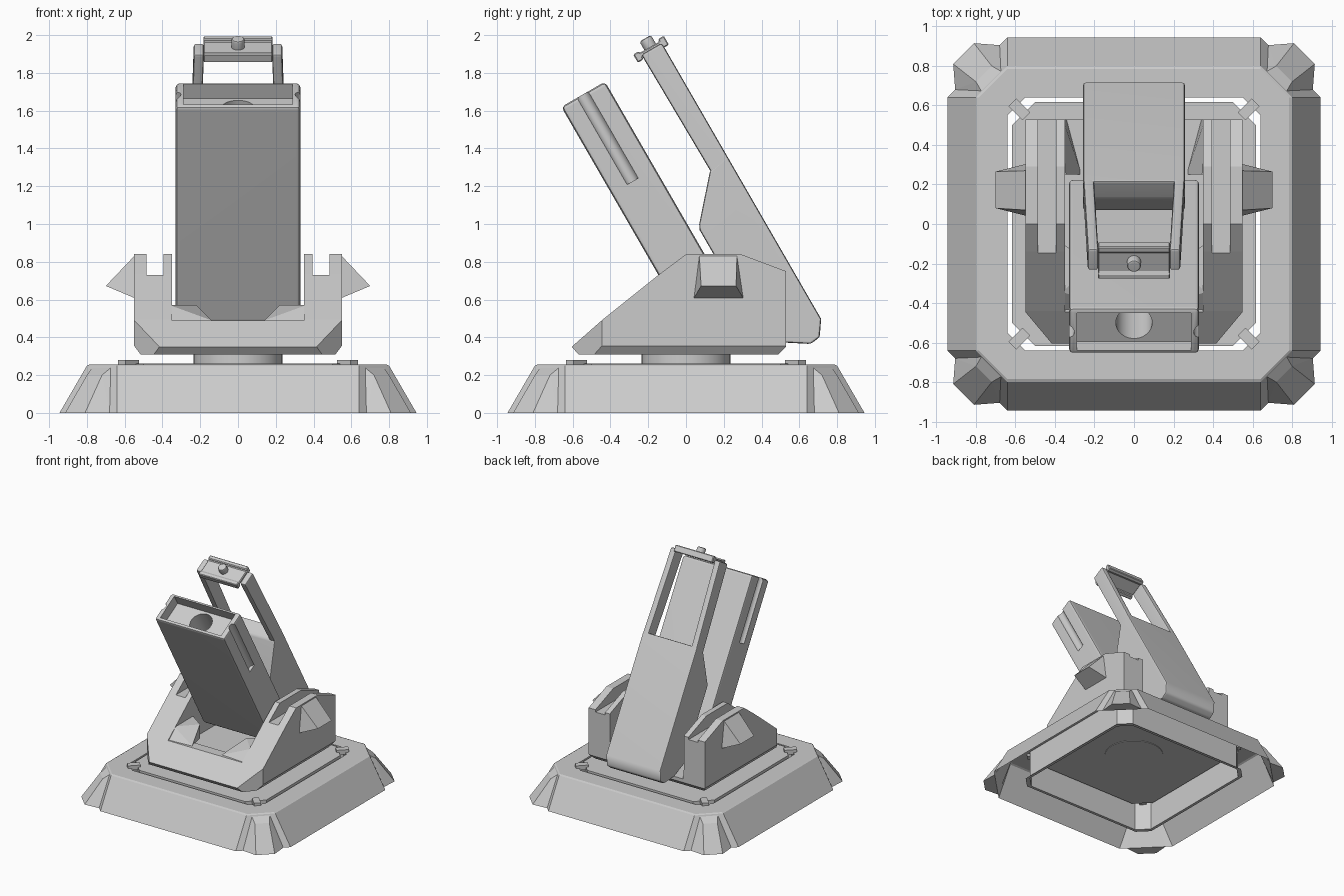
import bpy, bmesh
from math import radians, sin, cos
from mathutils import Matrix

if "Cube" in bpy.data.objects:
    bpy.data.objects.remove(bpy.data.objects["Cube"])

TILT = radians(30)


def tilt(u, v):
    """Launcher axes: u = across thickness, v = down the length -> (y, z)."""
    return (-0.66 + u * cos(TILT) + v * sin(TILT), 1.62 + u * sin(TILT) - v * cos(TILT))


def finish(name, bm):
    bmesh.ops.recalc_face_normals(bm, faces=bm.faces)
    me = bpy.data.meshes.new(name)
    bm.to_mesh(me)
    bm.free()
    ob = bpy.data.objects.new(name, me)
    bpy.context.collection.objects.link(ob)
    return ob


def prism(name, pts, x0, x1):
    """Extrude a (y, z) profile from x0 to x1."""
    bm = bmesh.new()
    a = [bm.verts.new((x0, y, z)) for y, z in pts]
    b = [bm.verts.new((x1, y, z)) for y, z in pts]
    n = len(pts)
    bm.faces.new(a)
    bm.faces.new(b[::-1])
    for i in range(n):
        bm.faces.new((a[i], b[i], b[(i + 1) % n], a[(i + 1) % n]))
    return finish(name, bm)


def hull(name, pts):
    bm = bmesh.new()
    for p in pts:
        bm.verts.new(p)
    res = bmesh.ops.convex_hull(bm, input=bm.verts)
    junk = [g for g in res["geom_interior"] if isinstance(g, bmesh.types.BMVert)]
    bmesh.ops.delete(bm, geom=junk, context='VERTS')
    bmesh.ops.dissolve_limit(bm, angle_limit=0.02, verts=bm.verts, edges=bm.edges)
    return finish(name, bm)


def cylinder(name, loc, r, depth, rx=0.0, sides=40):
    bm = bmesh.new()
    bmesh.ops.create_cone(bm, cap_ends=True, segments=sides, radius1=r, radius2=r, depth=depth,
                          matrix=Matrix.Translation(loc) @ Matrix.Rotation(rx, 4, 'X'))
    return finish(name, bm)


def apply(ob, kind, **kw):
    m = ob.modifiers.new(kind, kind)
    for k, val in kw.items():
        setattr(m, k, val)
    bpy.context.view_layer.objects.active = ob
    bpy.ops.object.modifier_apply(modifier=m.name)


def bevel(ob, width, seg=2):
    apply(ob, 'BEVEL', width=width, segments=seg, limit_method='ANGLE', angle_limit=radians(35))


def cut(ob, cutter):
    cutter.hide_render = True
    apply(ob, 'BOOLEAN', operation='DIFFERENCE', solver='EXACT', object=cutter)
    bpy.data.objects.remove(cutter)


def clip(ob, co, no):
    """Slice off everything beyond a plane and cap it."""
    bm = bmesh.new()
    bm.from_mesh(ob.data)
    bmesh.ops.bisect_plane(bm, geom=bm.verts[:] + bm.edges[:] + bm.faces[:],
                           plane_co=co, plane_no=no, clear_outer=True)
    bmesh.ops.holes_fill(bm, edges=[e for e in bm.edges if e.is_boundary])
    bmesh.ops.recalc_face_normals(bm, faces=bm.faces)
    bm.to_mesh(ob.data)
    bm.free()


def smooth(ob):
    bpy.ops.object.select_all(action='DESELECT')
    ob.select_set(True)
    bpy.context.view_layer.objects.active = ob
    bpy.ops.object.shade_smooth_by_angle(angle=radians(35))
    ob.modifiers.new("flat_sides", 'WEIGHTED_NORMAL').keep_sharp = True


def octagon(h, c, z):
    return [(h, -c, z), (h, c, z), (c, h, z), (-c, h, z),
            (-h, c, z), (-h, -c, z), (-c, -h, z), (c, -h, z)]


# Base: hollow flared octagonal shell, open underneath, with an inner wall and lip
bm = bmesh.new()
loops = [[bm.verts.new(p) for p in octagon(*s)] for s in
         ((0.945, 0.64, 0), (0.80, 0.64, 0.25), (0.785, 0.64, 0.257),
          (0.64, 0.55, 0.257), (0.64, 0.55, 0.01), (0.665, 0.575, 0.01))]
for a, b in zip(loops, loops[1:]):
    for i in range(8):
        j = (i + 1) % 8
        bm.faces.new((a[i], a[j], b[j], b[i]))
finish("base_shell", bm)

# Corner feet, inner plate and the clips that hold it
for sx in (-1, 1):
    for sy in (-1, 1):
        hull("corner_foot", [(sx * x, sy * y, z) for x, y, z in (
            (0.68, 0.905, 0), (0.81, 0.915, 0), (0.915, 0.81, 0), (0.905, 0.68, 0),
            (0.66, 0.765, 0.25), (0.765, 0.66, 0.25),
            (0.72, 0.80, 0.2), (0.80, 0.72, 0.2))])
        bm = bmesh.new()
        bmesh.ops.create_cube(bm, size=1, matrix=Matrix.Translation((sx * 0.58, sy * 0.58, 0.26))
                              @ Matrix.Rotation(radians(45) * sx * sy, 4, 'Z')
                              @ Matrix.Diagonal((0.10, 0.055, 0.04, 1)))
        finish("plate_clip", bm)
hull("inner_plate", octagon(0.618, 0.50, 0.225) + octagon(0.618, 0.50, 0.262))
smooth(cylinder("turntable", (0, 0, 0.275), 0.235, 0.11))

# Yoke: side arms with a channel along the top, outer lugs, gussets
arm_side = [(-0.605, 0.35), (-0.57, 0.31), (0.49, 0.31), (0.53, 0.35), (0.53, 0.75),
            (0.29, 0.84), (0.0, 0.84), (-0.14, 0.735), (-0.44, 0.495)]
for s in (-1, 1):
    arm = prism("yoke_arm", arm_side, s * 0.35, s * 0.55)
    cut(arm, prism("channel_cutter", [(-1, 0.73), (1, 0.73), (1, 1), (-1, 1)], s * 0.395, s * 0.485))
    clip(arm, (s * 0.55, -0.445, 0), (s * 0.155, -0.13, 0))
    clip(arm, (s * 0.55, 0, 0.355), (s * 0.8, 0, -0.6))
    hull("arm_lug", [(s * x, y, z) for x, y, z in (
        (0.54, 0.07, 0.84), (0.54, 0.27, 0.84), (0.54, 0.04, 0.605), (0.54, 0.305, 0.605),
        (0.70, 0.08, 0.672), (0.70, 0.265, 0.672))])
    hull("front_gusset", [(s * x, y, z) for x, y, z in (
        (0.14, -0.42, 0.49), (0.36, -0.435, 0.49), (0.22, -0.2, 0.57), (0.36, -0.345, 0.57),
        (0.36, -0.1, 0.57), (0.22, -0.2, 0.45))])
    hull("rear_gusset", [(s * x, y, z) for x, y, z in (
        (0.265, 0.25, 0.36), (0.36, 0.25, 0.36), (0.34, 0.53, 0.36), (0.36, 0.53, 0.36),
        (0.345, 0.25, 0.56), (0.36, 0.25, 0.56), (0.36, 0.53, 0.56))])
prism("yoke_floor", [(-0.605, 0.35), (-0.57, 0.31), (0.49, 0.31), (0.53, 0.35), (0.53, 0.38),
                     (-0.28, 0.38), (-0.36, 0.49), (-0.445, 0.49)], -0.35, 0.35)

# Launcher box: recessed mouth, muzzle hole and side grooves
box = prism("launcher_box", [tilt(*p) for p in ((0, 0), (0.267, 0), (0.267, 1.32), (0, 1.32))],
            -0.33, 0.33)
bevel(box, 0.022)
cut(box, prism("mouth_cutter", [tilt(*p) for p in
                                ((0.024, -0.05), (0.243, -0.05), (0.243, 0.09), (0.024, 0.09))],
               -0.288, 0.288))
cut(box, cylinder("muzzle_cutter", (0, *tilt(0.133, 0.2)), 0.092, 0.4, TILT))
for s in (-1, 1):
    cut(box, cylinder("groove_cutter", (s * 0.338, *tilt(0.13, 0.24)), 0.036, 0.58, TILT, 16))
smooth(box)

# Rear body behind the box
body = prism("rear_body", [tilt(*p) for p in (
    (0.63, 0.66), (0.514, 0.685), (0.322, 0.902), (0.308, 0.93), (0.308, 1.55),
    (0.405, 1.675), (0.516, 1.747), (0.575, 1.74), (0.63, 1.66))], -0.258, 0.258)
bevel(body, 0.014)
smooth(body)

# Frame arms rising from the body
for s in (-1, 1):
    rail = hull("frame_arm", [(s * x, *tilt(u, v)) for x, u, v in (
        (0.203, 0.514, 0.70), (0.257, 0.514, 0.70), (0.203, 0.63, 0.70), (0.257, 0.63, 0.70),
        (0.180, 0.505, -0.028), (0.234, 0.505, -0.028),
        (0.180, 0.63, -0.028), (0.234, 0.63, -0.028))])
    bevel(rail, 0.014)
    smooth(rail)

# Crossbar with end lips and a knob
bar = prism("crossbar", [tilt(*p) for p in (
    (0.468, -0.05), (0.50, -0.05), (0.505, -0.04), (0.62, -0.04), (0.625, -0.055), (0.658, -0.055),
    (0.658, 0.0), (0.625, 0.0), (0.62, -0.015), (0.505, -0.015), (0.50, 0.0), (0.468, 0.0)
)], -0.182, 0.182)
bevel(bar, 0.006, 1)
knob = cylinder("knob", (0, *tilt(0.566, -0.06)), 0.035, 0.065, TILT, 20)
bevel(knob, 0.012)
smooth(knob)
